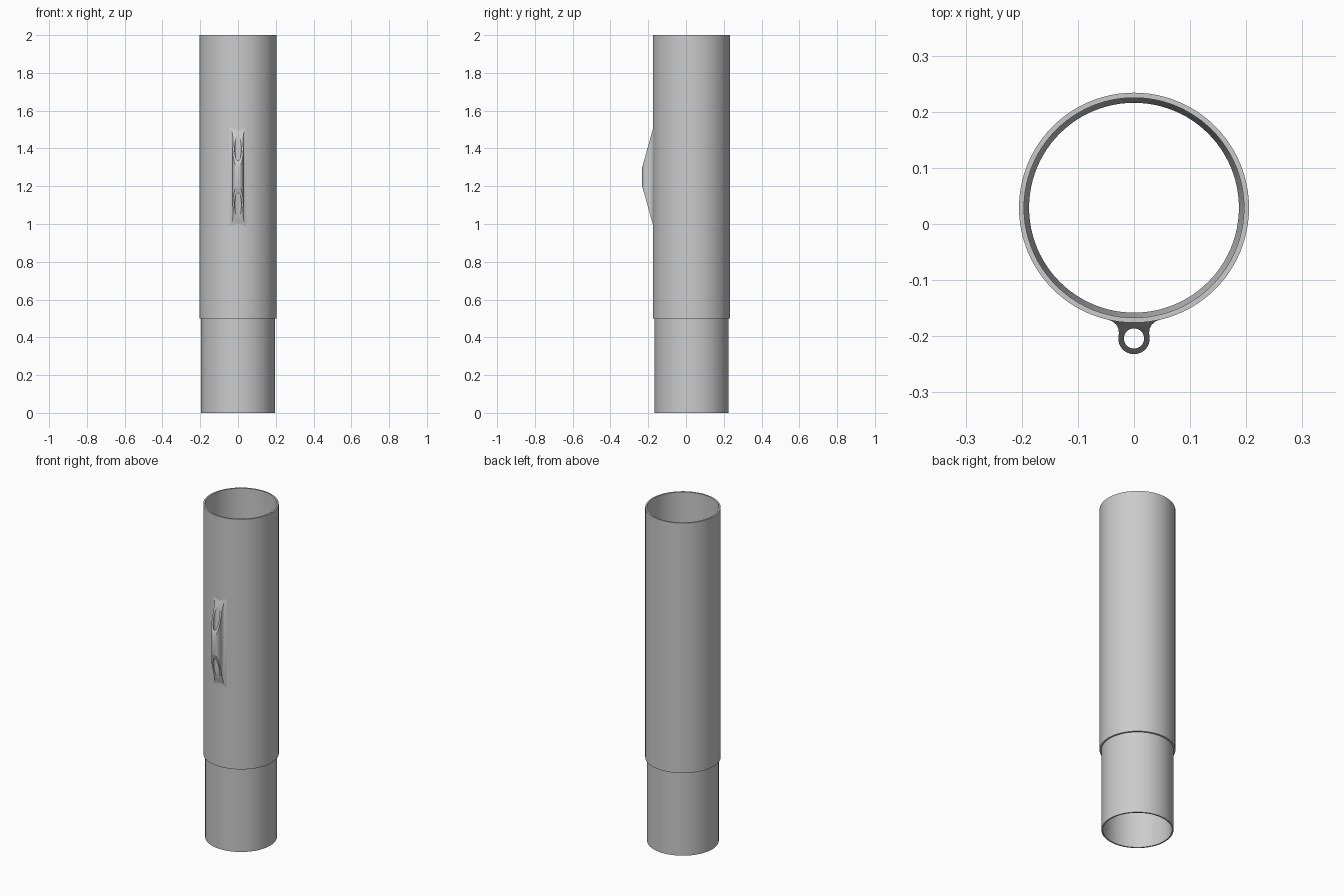
import bpy
import bmesh
from math import cos, sin, pi, radians

if "Cube" in bpy.data.objects:
    bpy.data.objects.remove(bpy.data.objects["Cube"], do_unlink=True)

AXIS_Y = 0.029      # tube axis
LUG_Y = -0.204      # centre of the lug eye
LUG_R = 0.028
FRONT = LUG_Y - LUG_R

GREY = (0.6, 0.6, 0.6, 1)
grey = bpy.data.materials.new("grey")
grey.use_nodes = True
grey.diffuse_color = GREY
grey.node_tree.nodes["Principled BSDF"].inputs["Base Color"].default_value = GREY


def finish(bm, name):
    """Turn a bmesh into a smooth shaded object with sharp edges kept."""
    bmesh.ops.remove_doubles(bm, verts=bm.verts, dist=1e-5)
    bmesh.ops.recalc_face_normals(bm, faces=bm.faces)
    mesh = bpy.data.meshes.new(name)
    bm.to_mesh(mesh)
    bm.free()
    mesh.materials.clear()
    mesh.materials.append(grey)
    obj = bpy.data.objects.new(name, mesh)
    bpy.context.collection.objects.link(obj)
    bpy.ops.object.select_all(action='DESELECT')
    obj.select_set(True)
    bpy.context.view_layer.objects.active = obj
    bpy.ops.object.shade_smooth_by_angle(angle=radians(30))
    return obj


# Hollow tube: wide sleeve above, narrower spigot below
profile = [(0.195, 0), (0.195, 0.5), (0.205, 0.5), (0.205, 2),
           (0.196, 2), (0.196, 0.55), (0.187, 0.5), (0.187, 0)]
bm = bmesh.new()
ring = [bm.verts.new((r, AXIS_Y, z)) for r, z in profile]
edges = [bm.edges.new((a, b)) for a, b in zip(ring, ring[1:] + ring[:1])]
bmesh.ops.spin(bm, geom=ring + edges, cent=(0, AXIS_Y, 0), axis=(0, 0, 1),
               angle=2 * pi, steps=96, use_merge=True)
finish(bm, "tube")

# Lug cross-section: flared neck running into a round eye with a hole
flare = [(0.046, -0.1695), (0.044, -0.1712), (0.037, -0.1745),
         (0.031, -0.18), (0.0275, -0.187), (0.027, -0.195)]
arc = [(LUG_R * cos(a), LUG_Y - LUG_R * sin(a))
       for a in (pi * i / 24 for i in range(25))]
outline = flare + arc + [(-x, y) for x, y in reversed(flare)]
hole = [(0.018 * cos(a), LUG_Y + 0.018 * sin(a))
        for a in (2 * pi * i / 40 for i in range(40))]

curve = bpy.data.curves.new("lug_section", 'CURVE')
curve.dimensions = '2D'
curve.fill_mode = 'BOTH'
curve.extrude = 0.25
for loop in (outline, hole):
    spline = curve.splines.new('POLY')
    spline.points.add(len(loop) - 1)
    for point, (x, y) in zip(spline.points, loop):
        point.co = (x, y, 0, 1)
    spline.use_cyclic_u = True
section = bpy.data.objects.new("lug_section", curve)
bpy.context.collection.objects.link(section)
bpy.context.view_layer.update()
depsgraph = bpy.context.evaluated_depsgraph_get()
solid = bpy.data.meshes.new_from_object(section.evaluated_get(depsgraph))
bm = bmesh.new()
bm.from_mesh(solid)
bpy.data.objects.remove(section, do_unlink=True)
bpy.data.meshes.remove(solid)

# Slope both ends of the lug from the eye back to the tube wall
for v in bm.verts:
    half = 0.05 + 0.2 * (v.co.y - FRONT) / 0.056
    v.co.z = 1.25 + (half if v.co.z > 0 else -half)
finish(bm, "front_lug")
